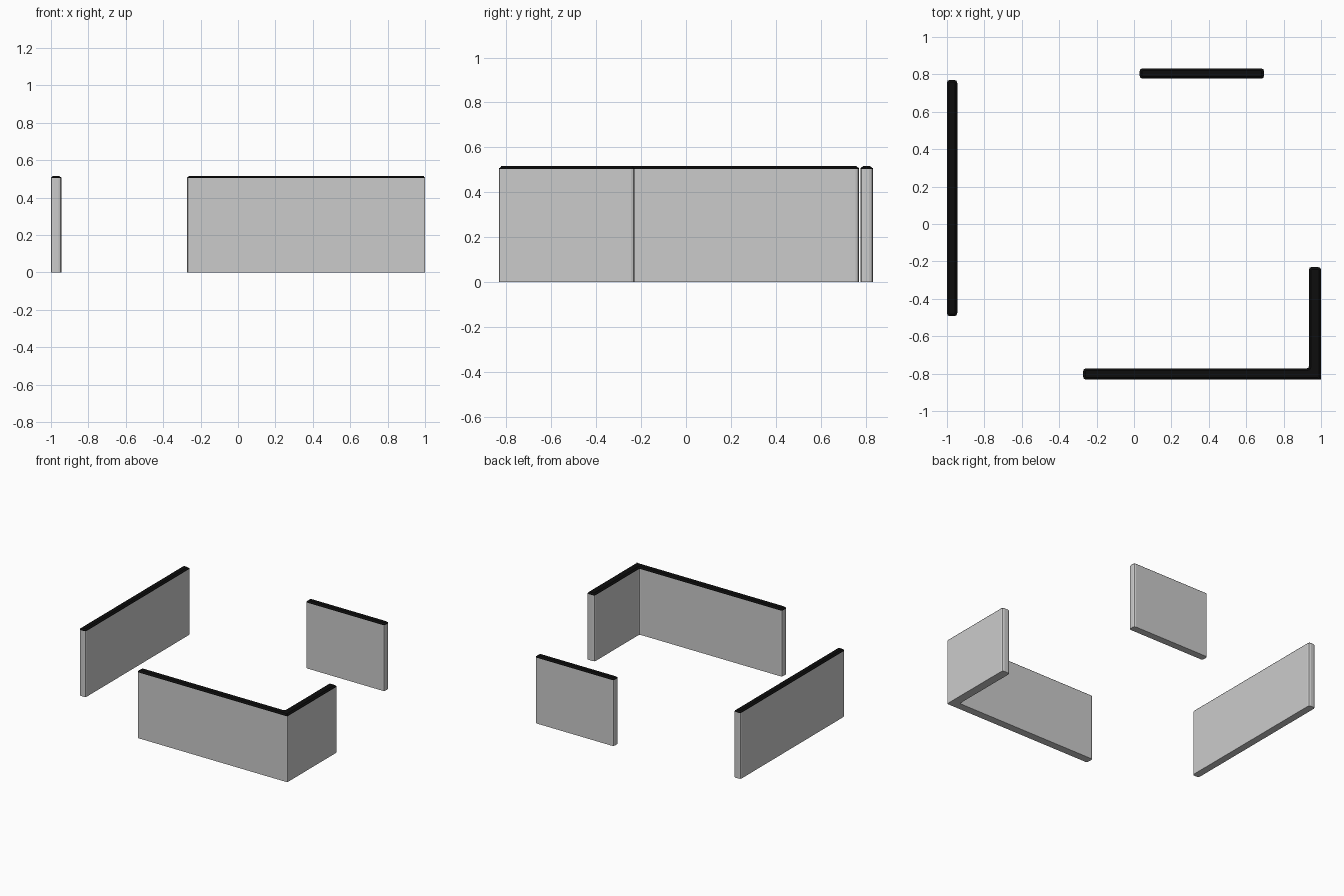
import bpy, bmesh
from mathutils import Vector

if "Cube" in bpy.data.objects:
    bpy.data.objects.remove(bpy.data.objects["Cube"])

BODY_TOP, CAP_TOP = 0.504, 0.516
RADIUS, CAP_INSET = 0.016, 0.012

black = bpy.data.materials.new("black_cap")
black.diffuse_color = (0.004, 0.004, 0.004, 1)
black.use_nodes = True
black.node_tree.nodes["Principled BSDF"].inputs["Base Color"].default_value = black.diffuse_color


def rounded(corners):
    """Soften each outline corner; corners are (x, y, radius)."""
    pts = []
    n = len(corners)
    for i, (x, y, r) in enumerate(corners):
        p = Vector((x, y, 0))
        a = Vector((*corners[i - 1][:2], 0))
        b = Vector((*corners[(i + 1) % n][:2], 0))
        s = p + (a - p).normalized() * r
        e = p + (b - p).normalized() * r
        pts += [s, (s + e) * 0.25 + p * 0.5, e]
    return pts


def prism(name, outline, z0, z1, inset=0.0, mat=None):
    bm = bmesh.new()
    face = bm.faces.new([bm.verts.new((p.x, p.y, z0)) for p in outline])
    face.normal_update()
    ext = bmesh.ops.extrude_face_region(bm, geom=[face], use_keep_orig=True)
    top_verts = [g for g in ext["geom"] if isinstance(g, bmesh.types.BMVert)]
    top = [g for g in ext["geom"] if isinstance(g, bmesh.types.BMFace)]
    base = z1 if not inset else z0 + 0.003
    for v in top_verts:
        v.co.z = base
    bmesh.ops.recalc_face_normals(bm, faces=bm.faces)
    # sloped shoulder around the cap
    if inset:
        bmesh.ops.inset_region(bm, faces=top, thickness=inset, depth=0,
                               use_even_offset=True)
        for v in top[0].verts:
            v.co.z = z1
    bm.normal_update()
    me = bpy.data.meshes.new(name)
    bm.to_mesh(me)
    bm.free()
    ob = bpy.data.objects.new(name, me)
    bpy.context.collection.objects.link(ob)
    if mat:
        me.materials.append(mat)
    return ob


def wall(name, corners):
    outline = rounded(corners)
    prism(name, outline, 0, BODY_TOP)
    prism(name + "_cap", outline, BODY_TOP, CAP_TOP, CAP_INSET, black)


def box(x0, x1, y0, y1):
    return [(x, y, RADIUS) for x, y in ((x0, y0), (x1, y0), (x1, y1), (x0, y1))]


# straight walls
wall("left_wall", box(-1.0, -0.945, -0.493, 0.77))
wall("back_wall", box(0.03, 0.695, 0.777, 0.832))

# L-shaped corner wall
wall("corner_wall", [
    (-0.272, -0.832, RADIUS), (1.0, -0.832, 0.006), (1.0, -0.23, RADIUS),
    (0.935, -0.23, RADIUS), (0.935, -0.772, 0.012), (-0.272, -0.772, RADIUS)])
